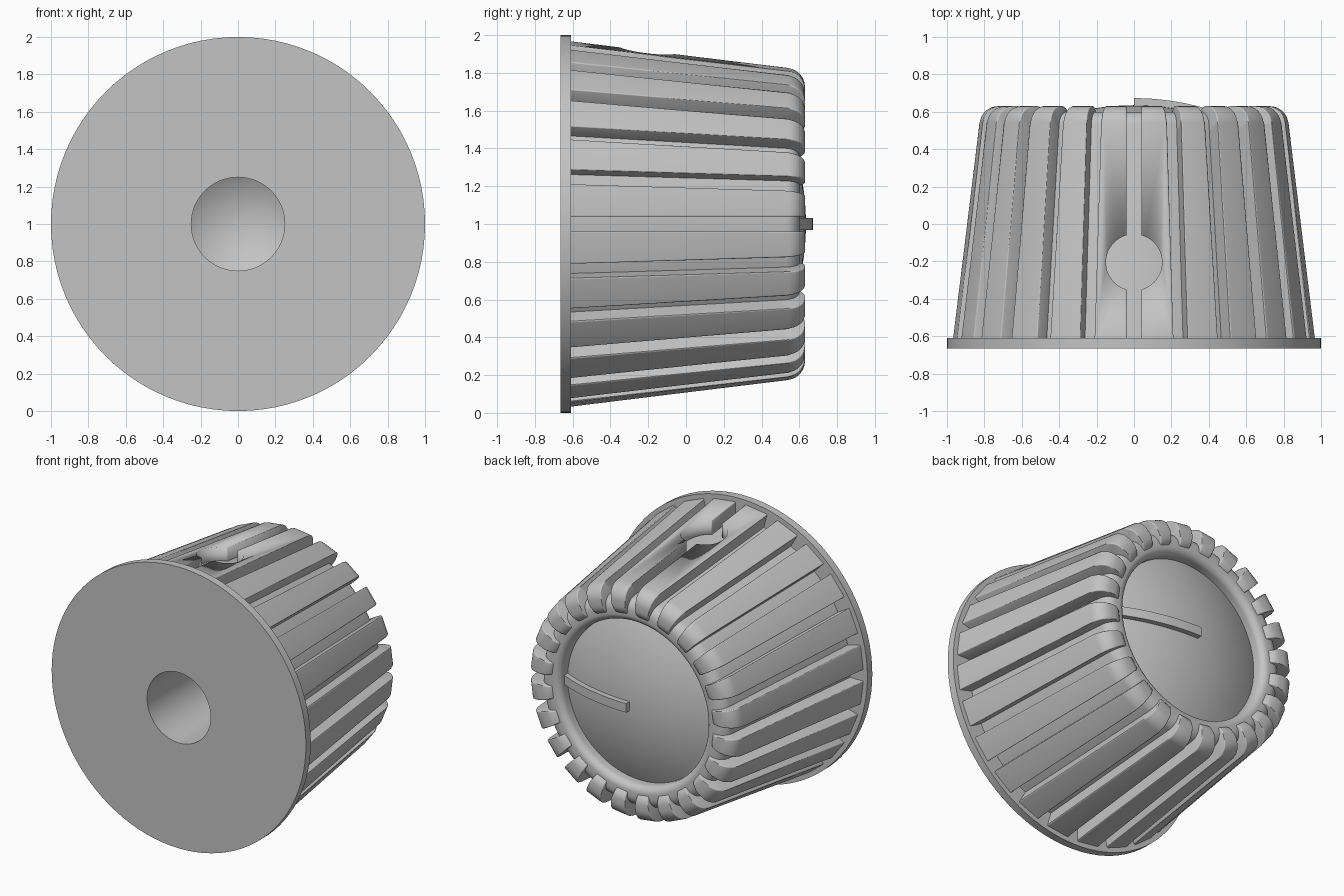
import bpy, bmesh, math
from mathutils import Matrix, Vector

old = bpy.data.objects.get("Cube")
if old:
    bpy.data.objects.remove(old, do_unlink=True)

RIBS = 24
HEIGHT = 1.0        # height of the knob axis
GROOVE = 0.04       # half width of the grooves

grey = bpy.data.materials.new("plain grey")
grey.use_nodes = True
grey.diffuse_color = (0.55, 0.55, 0.55, 1)
grey.node_tree.nodes["Principled BSDF"].inputs["Base Color"].default_value = (0.55, 0.55, 0.55, 1)


def finish(bm, name, angle=30):
    """Turn a bmesh into a shaded object standing at the axis height."""
    bmesh.ops.recalc_face_normals(bm, faces=bm.faces)
    mesh = bpy.data.meshes.new(name)
    bm.to_mesh(mesh)
    bm.free()
    mesh.transform(Matrix.Translation((0, 0, HEIGHT)))
    mesh.materials.append(grey)
    obj = bpy.data.objects.new(name, mesh)
    bpy.context.collection.objects.link(obj)
    bpy.ops.object.select_all(action='DESELECT')
    bpy.context.view_layer.objects.active = obj
    obj.select_set(True)
    bpy.ops.object.shade_smooth_by_angle(angle=math.radians(angle))
    return obj


def arc(r, y, radius, start, end, steps=8):
    """Points (radius from axis, y) along an arc, angles in degrees."""
    angles = [math.radians(start + (end - start) * i / steps) for i in range(steps + 1)]
    return [(r + radius * math.cos(a), y + radius * math.sin(a)) for a in angles]


def dome_y(r):
    return 0.635 - 1.37 + math.sqrt(1.37 ** 2 - r * r)


# Body: drilled bore, flange, tapered core, rounded rim and domed end in one turned profile
profile = [(0, 0.14), (0.25, -0.01), (0.25, -0.665), (1, -0.665), (1, -0.61), (0.865, -0.61)]
profile += arc(0.655, 0.52, 0.08, 7, 90)
profile += arc(0.625, 0.55, 0.05, 90, 180)
profile += [(0.575 * i / 10, dome_y(0.575 * i / 10)) for i in range(10, -1, -1)]
bm = bmesh.new()
verts = [bm.verts.new((r, y, 0)) for r, y in profile]
edges = [bm.edges.new(pair) for pair in zip(verts, verts[1:])]
bmesh.ops.spin(bm, geom=verts + edges, cent=(0, 0, 0), axis=(0, 1, 0),
               angle=math.tau, steps=96, use_duplicate=False)
bmesh.ops.remove_doubles(bm, verts=bm.verts, dist=0.0001)
finish(bm, "knob_body")

# Ribs: one wedge-sided outline, softened on its outer edges, repeated around the axis
outer = [(0.965, -0.612)] + arc(0.725, 0.53, 0.1, 7, 90) + arc(0.69, 0.56, 0.07, 90, 180, 6)
outline = outer + [(0.62, 0.5), (0.68, 0.45), (0.82, -0.612)]
bm = bmesh.new()
for i in range(RIBS):
    turn = Matrix.Rotation(math.tau * (i + 0.5) / RIBS, 3, 'Y')
    sides = []
    for sign in (-1, 1):
        sides.append([bm.verts.new(turn @ Vector(
            (r, y, sign * (r * math.tan(math.pi / RIBS) - GROOVE)))) for r, y in outline])
    bm.faces.new(sides[0])
    bm.faces.new(sides[1][::-1])
    n = len(outline)
    for k in range(n):
        j = (k + 1) % n
        bm.faces.new((sides[0][k], sides[1][k], sides[1][j], sides[0][j]))
    long_edges = [bm.edges.get((side[k], side[k + 1]))
                  for side in sides for k in range(len(outer) - 1)]
    bmesh.ops.bevel(bm, geom=long_edges, offset=0.028, offset_type='OFFSET',
                    segments=4, profile=0.5, affect='EDGES', clamp_overlap=True)
ribs = finish(bm, "grip_ribs", 35)

# Round screw recess cut through the two top ribs
bm = bmesh.new()
bmesh.ops.create_cone(bm, cap_ends=True, segments=64, radius1=0.15, radius2=0.15, depth=0.5,
                      matrix=Matrix.Translation((0, -0.205, 0.9)))
cutter = finish(bm, "screw_recess_cutter")
cutter.hide_render = True
cutter.hide_viewport = True
cut = ribs.modifiers.new("screw recess", 'BOOLEAN')
cut.operation = 'DIFFERENCE'
cut.solver = 'EXACT'
cut.object = cutter

# Pointer: thin raised bar following the dome from its centre to the rim
bm = bmesh.new()
rings = []
for i in range(13):
    x = 0.58 * i / 12
    y = dome_y(x)
    rings.append([bm.verts.new((x, y + dy, z)) for dy, z in
                  ((-0.02, -0.032), (0.038, -0.032), (0.038, 0.032), (-0.02, 0.032))])
for a, b in zip(rings, rings[1:]):
    for k in range(4):
        j = (k + 1) % 4
        bm.faces.new((a[k], a[j], b[j], b[k]))
bm.faces.new(rings[0])
bm.faces.new(rings[-1])
finish(bm, "pointer")
